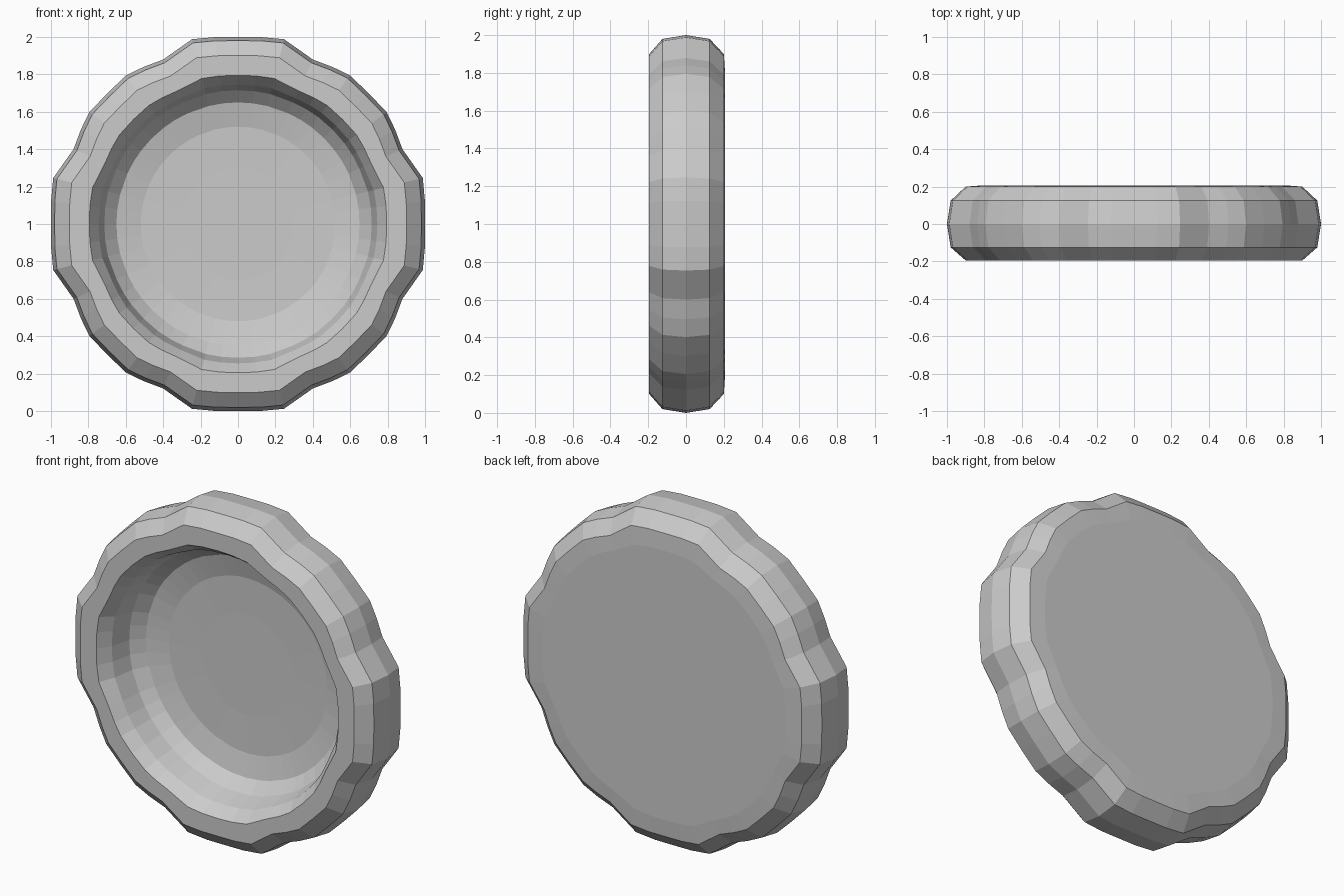
import bpy, bmesh, math

if "Cube" in bpy.data.objects:
    bpy.data.objects.remove(bpy.data.objects["Cube"])

# Cross-section (radius, y) from the back centre, round the rim, to the floor centre
PROFILE = [(0.45, 0.207), (0.80, 0.207), (0.90, 0.20), (0.98, 0.125), (1.0, 0.0),
           (0.98, -0.125), (0.90, -0.195), (0.795, -0.195), (0.745, -0.12),
           (0.715, 0.0), (0.65, 0.065), (0.52, 0.095), (0.30, 0.10)]

# Lumpy outline over an eighth turn: angle from the axis -> radius factor
LUMPS = [(0, 1.0), (7, 1.007), (14, 1.018), (24.5, 0.966), (31, 0.98), (37, 0.995), (45, 0.988)]


def full_turn():
    """Mirror the eighth into a quarter, then repeat it four times."""
    quarter = LUMPS + [(90 - a, f) for a, f in reversed(LUMPS[1:-1])]
    return [(math.radians(a + 90 * q), f) for q in range(4) for a, f in quarter]


bm = bmesh.new()
spokes = full_turn()
rings = []
for r, y in PROFILE:
    w = min(1, max(0, (r - 0.7) / 0.2))      # lumps fade out towards the recess
    ring = []
    for a, f in spokes:
        rr = r * (1 + (f - 1) * w)
        ring.append(bm.verts.new((rr * math.sin(a), y, 1 + rr * math.cos(a))))
    rings.append(ring)

# Skin between neighbouring rings
n = len(spokes)
for p, q in zip(rings, rings[1:]):
    for i in range(n):
        j = (i + 1) % n
        bm.faces.new((p[i], p[j], q[j], q[i]))

# Flat back and recess floor
bm.faces.new(rings[0])
bm.faces.new(list(reversed(rings[-1])))

bmesh.ops.recalc_face_normals(bm, faces=bm.faces)
mesh = bpy.data.meshes.new("round_dish")
bm.to_mesh(mesh)
bm.free()
dish = bpy.data.objects.new("round_dish", mesh)
bpy.context.collection.objects.link(dish)
